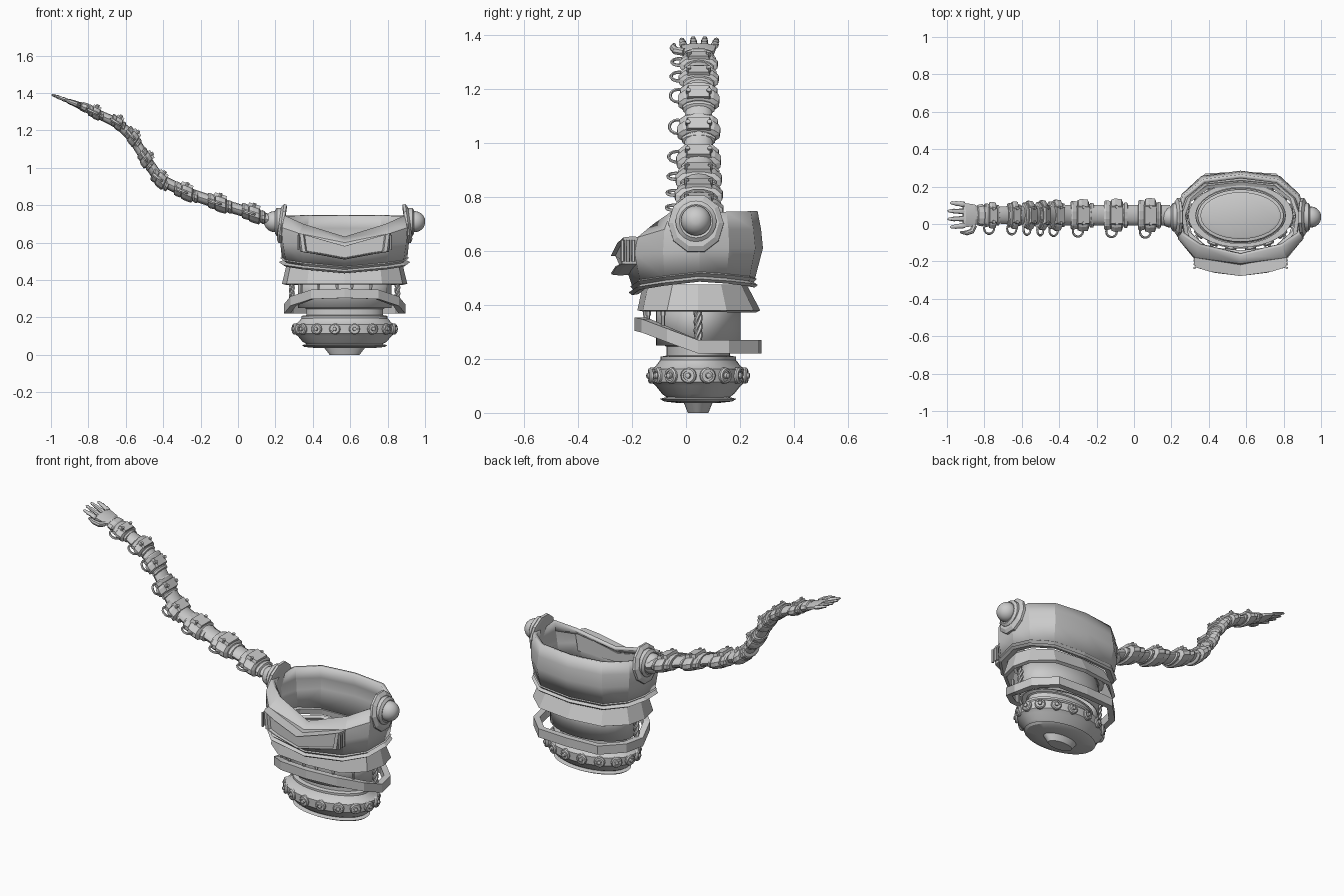
import bpy, bmesh, math
from mathutils import Vector as V

if "Cube" in bpy.data.objects:
    bpy.data.objects.remove(bpy.data.objects["Cube"])

CX, CY = 0.57, 0.045          # torso axis
X, Y, Z = V((1, 0, 0)), V((0, 1, 0)), V((0, 0, 1))


def skin(name, rings, caps=(True, True), smooth=None, thick=0, loop=False):
    """Skin a list of equal-length point rings into one mesh object."""
    bm = bmesh.new()
    vs = [[bm.verts.new(p) for p in r] for r in rings]
    n = len(rings[0])
    pairs = list(zip(vs, vs[1:])) + ([(vs[-1], vs[0])] if loop else [])
    for a, b in pairs:
        for i in range(n):
            j = (i + 1) % n
            bm.faces.new((a[i], a[j], b[j], b[i]))
    if not loop:
        for flag, r in zip(caps, (vs[0], vs[-1])):
            if flag:
                bm.faces.new(r)
    bmesh.ops.recalc_face_normals(bm, faces=bm.faces)
    me = bpy.data.meshes.new(name)
    bm.to_mesh(me)
    bm.free()
    ob = bpy.data.objects.new(name, me)
    bpy.context.collection.objects.link(ob)
    if thick:
        m = ob.modifiers.new("thickness", 'SOLIDIFY')
        m.thickness, m.offset = thick, -1
    if smooth:
        bpy.ops.object.select_all(action='DESELECT')
        ob.select_set(True)
        bpy.context.view_layer.objects.active = ob
        bpy.ops.object.shade_smooth_by_angle(angle=math.radians(smooth))
    return ob


def oval(c, u, v, a, b, n, off=0.0):
    return [V(c) + u * a * math.cos(2 * math.pi * (i + off) / n)
            + v * b * math.sin(2 * math.pi * (i + off) / n) for i in range(n)]


def mirrored(half):
    """Close a half outline (starts and ends on dx = 0) by mirroring it."""
    return half + [(-p[0],) + tuple(p[1:]) for p in half[-2:0:-1]]


def plan(half, z=None):
    return [V((CX + p[0], p[1], p[2] if len(p) > 2 else z)) for p in mirrored(half)]


def frame(t):
    """Two axes across direction t."""
    t = V(t).normalized()
    u = (Y if abs(t.y) < 0.9 else X)
    u = (u - t * u.dot(t)).normalized()
    return u, t.cross(u)


def turned(name, base, t, prof, n=12, smooth=35, sx=1.0, sy=1.0):
    """Revolve (radius, distance) along direction t."""
    u, v = frame(t)
    t = V(t).normalized()
    return skin(name, [oval(V(base) + t * d, u, v, r * sx, r * sy, n) for r, d in prof], smooth=smooth)


def pipe(name, pts, radii, n=6, flat=1.0, smooth=40):
    rings = []
    for i, p in enumerate(pts):
        t = V(pts[min(i + 1, len(pts) - 1)]) - V(pts[max(i - 1, 0)])
        u, v = frame(t)
        rings.append(oval(p, u, v, radii[i], radii[i] * flat, n))
    return skin(name, rings, smooth=smooth)


def torus(name, c, u, v, R, r, n=14, m=6):
    w = u.cross(v)
    rings = []
    for i in range(n):
        a = 2 * math.pi * i / n
        d = u * math.cos(a) + v * math.sin(a)
        rings.append(oval(V(c) + d * R, d, w, r, r, m))
    return skin(name, rings, loop=True, smooth=60)


# Oval base: foot, lower disc, bowl and neck
def lathe(name, prof, n=32, caps=(True, True), thick=0):
    return skin(name, [oval((CX, CY, z), X, Y, a, b, n) for a, b, z in prof],
                caps=caps, smooth=30, thick=thick)


lathe("base_foot", [(.08, .038, 0), (.115, .056, .045)])
lathe("base_disc", [(.15, .07, .036), (.215, .125, .042), (.228, .142, .052), (.19, .11, .06)])
lathe("base_bowl", [(.18, .1, .045), (.225, .133, .07), (.25, .157, .1), (.27, .175, .115),
                    (.272, .177, .162), (.25, .158, .172), (.235, .145, .19), (.225, .137, .2)])
lathe("base_neck", [(.23, .14, .195), (.23, .14, .208), (.205, .118, .212), (.205, .118, .245),
                    (.215, .125, .25), (.2, .115, .255)])

# Ring of round studs around the bowl
for i in range(16):
    a = 2 * math.pi * (i + .5) / 16
    d = V((math.cos(a) / .27, math.sin(a) / .175, 0)).normalized()
    p = V((CX + .262 * math.cos(a), CY + .167 * math.sin(a), .138))
    turned("stud", p, d, [(.03, -.01), (.03, .014), (.025, .02), (.018, .02), (.018, .015),
                          (.011, .015), (.01, .026), (.006, .028)], n=12)

# Abdomen tube
lathe("abdomen", [(.25, .157, .25), (.25, .157, .44)], caps=(False, False), thick=.012)
lathe("abdomen_collar", [(.25, .157, .43), (.28, .17, .44), (.28, .17, .46), (.24, .15, .46)],
      caps=(False, False))

# Arched belt
belt = [(0, .28, .22), (.19, .27, .22), (.3, .16, .22), (.325, .045, .22),
        (.29, -.07, .262), (.18, -.165, .298), (0, -.19, .304)]
skin("belt", [plan(belt), plan([(x, y, z + .05) for x, y, z in belt])], caps=(False, False), thick=.035)

# Flared skirt
skirt_top = [(0, .225), (.18, .205), (.28, .13), (.312, .045), (.29, -.05), (.19, -.14), (0, -.16)]
skirt_low = [(0, .275), (.2, .25), (.31, .15), (.335, .045), (.31, -.07), (.2, -.16), (0, -.18)]
skin("skirt", [plan(skirt_low, .38), plan([p + (.475,) for p in skirt_top])],
     caps=(False, False), thick=.02)

# Waist lips with a dip in front and back
lip = [(0, .255, .48), (.2, .235, .485), (.3, .15, .495), (.335, .05, .502),
       (.315, -.08, .487), (.22, -.172, .472), (0, -.2, .452)]


def lip_ring(s, dz):
    return plan([(x * s, CY + (y - CY) * s, z + dz) for x, y, z in lip])


skin("waist_lip", [lip_ring(.9, -.012), lip_ring(1.0, -.016), lip_ring(1.05, -.006), lip_ring(.98, .004),
                   lip_ring(1.03, .016), lip_ring(.97, .026), lip_ring(.88, .02)], loop=True)

# Chest shell with V neckline
chest = [
    [(0, .255, .495), (.2, .235, .5), (.3, .15, .505), (.335, .05, .51), (.315, -.08, .5), (.22, -.17, .49), (0, -.2, .47)],
    [(0, .285, .61), (.21, .257, .61), (.315, .16, .61), (.345, .05, .61), (.33, -.085, .6), (.245, -.19, .59), (0, -.228, .555)],
    [(0, .278, .68), (.205, .25, .68), (.316, .157, .68), (.35, .05, .67), (.335, -.08, .68), (.245, -.18, .65), (0, -.212, .6)],
    [(0, .265, .747), (.2, .24, .747), (.31, .15, .745), (.345, .05, .735), (.32, -.055, .745), (.22, -.12, .7), (0, -.17, .632)],
]
skin("chest", [plan(h) for h in chest], caps=(False, False), thick=.022, smooth=20)

# Front chest panel, a V-shaped frame with a recessed face
panel = [(0, .582), (.17, .63), (.24, .65), (.227, .552), (.15, .54), (0, .512)]


def panel_ring(s, y):
    return [V((CX + dx * s, y + .75 * dx * dx, .58 + (z - .58) * s)) for dx, z in mirrored(panel)]


skin("chest_panel", [panel_ring(1.02, -.19), panel_ring(1.04, -.25), panel_ring(1, -.275),
                     panel_ring(.92, -.278), panel_ring(.89, -.262)])
for s in (-1, 1):
    for k in range(3):
        turned("panel_rib", (CX + s * .247, -.235 + k * .02, .61), Z, [(.007, -.05), (.007, .03)], n=6)

# Twisted side ropes and small front rods
for s in (-1, 1):
    for k in range(3):
        pts = [(CX + s * .282 + .009 * math.cos(a), .045 + .009 * math.sin(a), .265 + .115 * i / 16)
               for i in range(17) for a in [2 * math.pi * (k / 3 + 1.2 * i / 16)]]
        pipe("side_rope", pts, [.008] * 17)
    for dx, y in ((.04, -.15), (.14, -.14), (.23, -.085)):
        turned("front_rod", (CX + s * dx, y, .3), Z, [(.007, 0), (.007, .06), (.01, .06), (.01, .09)], n=6)

# Shoulder plates, sockets and balls
for s in (-1, 1):
    c = V((CX + s * .325, .037, .70))
    turned("shoulder_plate", c, (s, 0, .14), [(.09, -.004), (.103, 0), (.103, .014), (.085, .026), (.07, .026)],
           n=10, sy=1.07, smooth=15)
    turned("shoulder_socket", (CX + s * .34, .037, .71), (s, 0, 0), [(.076, 0), (.076, .022), (.062, .032), (.056, .03)], n=20)
    turned("shoulder_ball", (CX + s * .375, .037, .712), (s, 0, 0),
           [(.056 * math.cos(a), .056 * math.sin(a)) for a in [math.radians(12 * i - 30) for i in range(10)]], n=20)

# Arm: flexible core along the path
path = [(.19, .712), (.075, .755), (-.105, .81), (-.285, .87), (-.42, .94), (-.495, 1.05),
        (-.565, 1.165), (-.645, 1.24), (-.765, 1.295), (-.85, 1.335)]
AY = .047
pts = [V((x, AY, z)) for x, z in path]
pipe("arm_core", pts, [.055] * 5 + [.05] * 3 + [.042, .035], n=12, flat=.55)

# Arm segments: overlapping oval cuffs, top plate, pins and a side loop
lengths = [.155, .16, .16, .13, .115, .12, .1, .105]
for i, L in enumerate(lengths):
    c = pts[i + 1]
    t = (pts[i + 2] - pts[i]).normalized()
    n = t.cross(Y)
    n = n if n.z > 0 else -n
    w, h = .092 - .003 * i, .047 - .0018 * i

    def cuff(name, prof, k=.3, sides=12):
        # cuffs lean along the arm so neighbouring ones shingle
        skin(name, [oval(c + t * (d * L), Y, (n + t * k).normalized(), w * s, h * s, sides, .5)
                    for s, d in prof], smooth=15)
    cuff("arm_cuff_main", [(.78, -.3), (1, -.25), (1.04, -.02), (.97, .1), (.8, .12)])
    cuff("arm_cuff_front", [(.7, .1), (.88, .13), (.93, .3), (.85, .36), (.65, .37)])
    cuff("arm_cuff_rear", [(.6, -.48), (.78, -.45), (.8, -.36), (.65, -.3)])
    a, b = c - t * L * .2, c + t * L * .22
    skin("arm_top_plate", [[p + Y * (s * w * q) + n * (h * e) for s, q, e in
                            ((-1, .6, .5), (-1, .5, 1.12), (1, .5, 1.12), (1, .6, .5))] for p in (a, b)])
    torus("arm_loop", c - Y * w * .98 + t * L * .1, t, Y, .03, .006)
    for s in (-1, 1):
        turned("arm_pin", c + Y * (s * w * .5) + n * h * .95 + t * L * .02, n, [(.009, -.01), (.009, .014)], n=8)

# Hand: wrist, palm, four fingers and thumb
d = V((-.93, 0, .36)).normalized()
n = V((.36, 0, .93)).normalized()
wr = V((-.825, AY, 1.325))
skin("wrist", [oval(wr + d * q, Y, n, a, b, 10) for q, a, b in
               ((-.03, .045, .022), (-.015, .06, .028), (.012, .055, .024), (.018, .035, .016))], smooth=15)
skin("palm", [oval(wr + d * q, Y, n, a, b, 8, .5) for q, a, b in
              ((.0, .035, .016), (.03, .062, .019), (.085, .07, .015), (.095, .064, .009))], smooth=15)
for k, (fy, fl) in enumerate(((-.055, .08), (-.018, .095), (.02, .095), (.058, .08))):
    f0 = wr + d * .088 + Y * fy
    side = Y * (fy * .15)
    fp = [f0 + d * (fl * q) + side * q for q in (0, .3, .36, .65, .71, .92, 1)]
    pipe("finger", fp, [.014, .015, .012, .013, .010, .009, .004], n=8, flat=.75)
th = wr + d * .03 - Y * .055
pipe("thumb", [th, th - Y * .03 + d * .015, th - Y * .04 + d * .045, th - Y * .036 + d * .08],
     [.015, .015, .013, .006], n=8)
